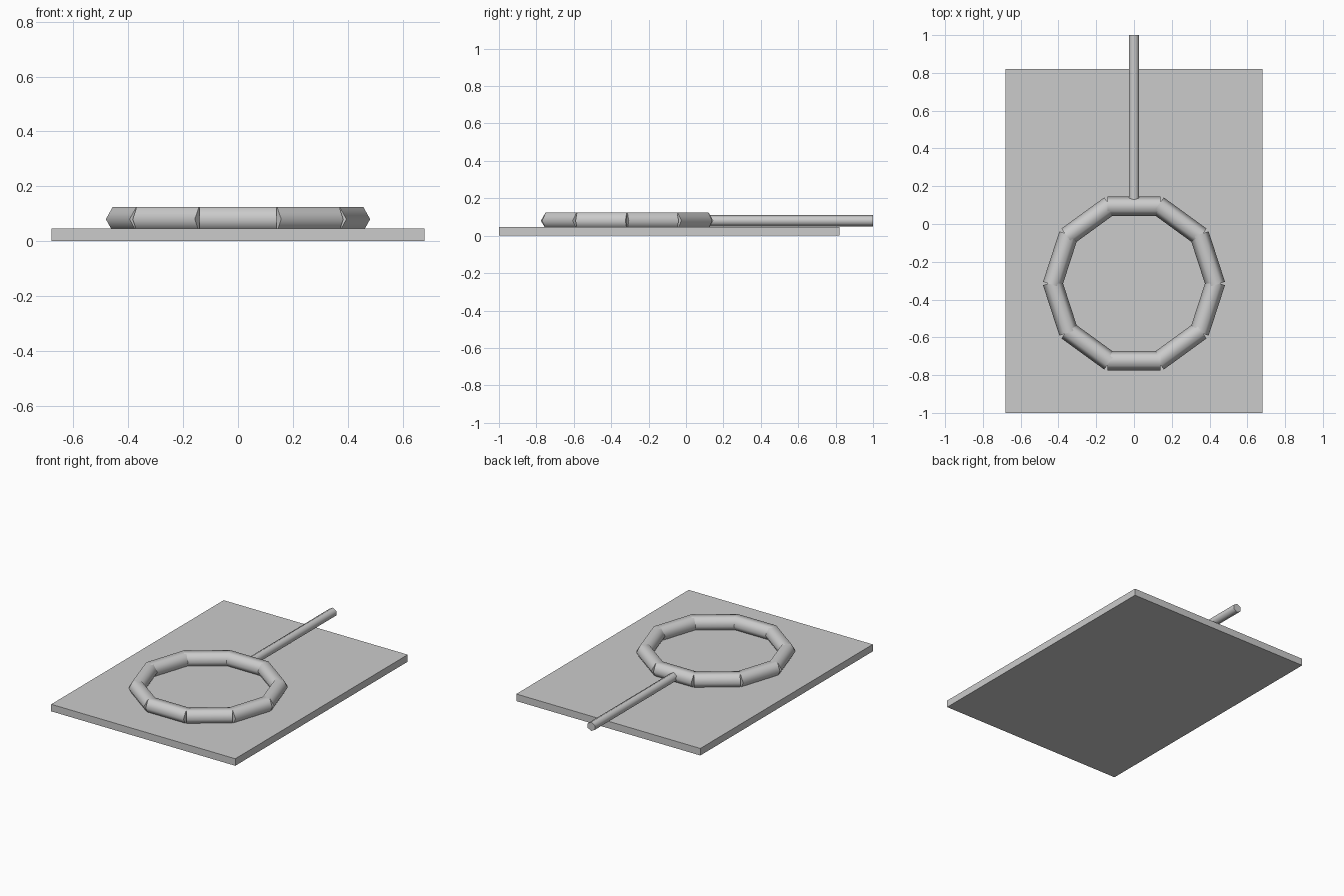
import bpy
from math import pi, sin, cos, radians
from mathutils import Vector

if "Cube" in bpy.data.objects:
    bpy.data.objects.remove(bpy.data.objects["Cube"])

AXIS_Z = 0.08          # height of the tube centres
RING_Y = -0.315        # ring centre
APOTHEM = 0.409
SEGMENTS = 10


def hex_tube(name, centre, direction, length, radius, spin):
    """Smooth six-sided tube with flat end caps, lying in the xy plane."""
    d = Vector(direction).normalized()
    side = Vector((d.y, -d.x, 0))
    up = Vector((0, 0, 1))
    verts = []
    for end in (-0.5, 0.5):
        for i in range(6):
            a = spin + i * pi / 3
            verts.append(Vector(centre) + d * length * end
                         + (side * cos(a) + up * sin(a)) * radius)
    faces = [(i, i + 6, (i + 1) % 6 + 6, (i + 1) % 6) for i in range(6)]
    faces += [tuple(range(6)), tuple(range(11, 5, -1))]
    mesh = bpy.data.meshes.new(name)
    mesh.from_pydata(verts, [], faces)
    obj = bpy.data.objects.new(name, mesh)
    bpy.context.collection.objects.link(obj)
    bpy.ops.object.select_all(action='DESELECT')
    obj.select_set(True)
    bpy.context.view_layer.objects.active = obj
    # make normals consistent, then smooth the sides only
    bpy.ops.object.mode_set(mode='EDIT')
    bpy.ops.mesh.select_all(action='SELECT')
    bpy.ops.mesh.normals_make_consistent(inside=False)
    bpy.ops.object.mode_set(mode='OBJECT')
    bpy.ops.object.shade_smooth_by_angle(angle=radians(65))
    return obj


# base plate
bpy.ops.mesh.primitive_cube_add(size=1, location=(0, -0.09, 0.0235))
plate = bpy.context.object
plate.name = "base_plate"
plate.scale = (1.36, 1.82, 0.047)
bpy.ops.object.transform_apply(location=False, scale=True)

# ring of ten straight tube pieces, corners pointing outward
for i in range(SEGMENTS):
    a = (i + 0.5) * 2 * pi / SEGMENTS
    hex_tube(f"ring_segment_{i + 1}",
             (APOTHEM * cos(a), RING_Y + APOTHEM * sin(a), AXIS_Z),
             (-sin(a), cos(a), 0), 0.28, 0.052, 0)

# rod running from the ring past the plate edge, corner upward
ROD_START, ROD_END = 0.1, 1.0
hex_tube("rod", (0, (ROD_START + ROD_END) / 2, AXIS_Z), (0, 1, 0),
         ROD_END - ROD_START, 0.03, pi / 6)
